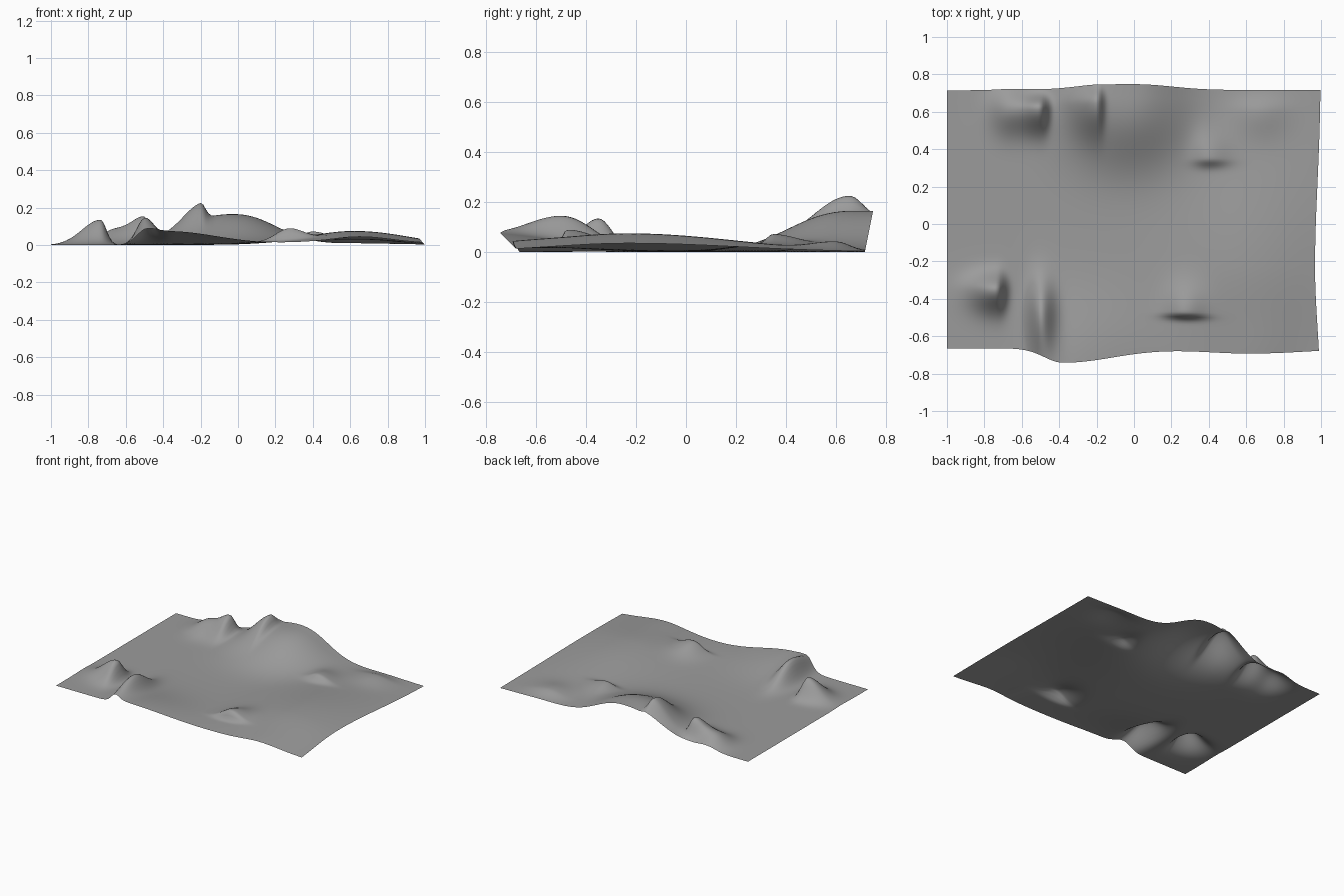
import bpy
import bmesh
from math import exp, hypot

cube = bpy.data.objects.get("Cube")
if cube:
    bpy.data.objects.remove(cube, do_unlink=True)


def bump(x, y, cx, cy, height, left, right, front, back, power=2):
    """Rounded mound with its own spread on each of its four sides."""
    dx, dy = x - cx, y - cy
    dx /= left if dx < 0 else right
    dy /= front if dy < 0 else back
    return height * exp(-hypot(dx, dy) ** power)


# Broad swells: centre, height, spread left / right / front / back, steepness
SWELLS = [
    (0.62, -0.23, 0.075, 0.36, 0.44, 0.43, 0.62, 2),    # low plateau
    (-0.38, -0.72, 0.077, 0.14, 0.39, 0.5, 0.30, 2),    # front edge swell
    (-0.03, 0.66, 0.165, 0.35, 0.31, 0.32, 1.0, 2.3),   # main hill
]

# Small mounds, most with one steep side
MOUNDS = [
    (-0.20, 0.63, 0.09, 0.13, 0.035, 0.14, 0.07),       # hill peak
    (-0.735, -0.35, 0.135, 0.14, 0.045, 0.11, 0.08),    # front right mound
    (-0.50, -0.48, 0.125, 0.06, 0.07, 0.19, 0.17),      # long ridge
    (-0.505, 0.61, 0.125, 0.10, 0.045, 0.11, 0.06),     # back right mound
    (-0.67, 0.61, 0.075, 0.10, 0.11, 0.12, 0.11),       # its shelf
    (0.27, -0.47, 0.065, 0.10, 0.11, 0.025, 0.14),      # front left step
    (0.40, 0.35, 0.045, 0.08, 0.11, 0.04, 0.14),        # back left step
    (0.68, 0.60, 0.03, 0.14, 0.14, 0.13, 0.07),         # faint rise
    (0.66, -0.70, 0.018, 0.17, 0.20, 0.10, 0.22),       # front left rise
]

# Terrain sheet
bm = bmesh.new()
bmesh.ops.create_grid(bm, x_segments=140, y_segments=110, size=1)
for v in bm.verts:
    u, w = v.co.x, v.co.y
    x, y = u, 0.025 + 0.69 * w
    fade = min(1, (1 + u) / 0.3)
    swell = fade * sum(bump(x, y, *s) for s in SWELLS)
    z = swell + sum(bump(x, y, *m) for m in MOUNDS)
    # The borders lean as the ground rises
    if w < 0:
        y -= 1.03 * swell * w ** 4
    else:
        y += 0.2 * z * w ** 6
    if u > 0:
        x -= 0.9 * swell * u ** 8
    v.co = (x, y, z)
low = min(v.co.z for v in bm.verts)
for v in bm.verts:
    v.co.z -= low
for f in bm.faces:
    f.smooth = True
mesh = bpy.data.meshes.new("terrain")
bm.to_mesh(mesh)
bm.free()

# Stone grey
grey = bpy.data.materials.new("stone_grey")
grey.use_nodes = True
colour = (0.33, 0.33, 0.33, 1)
grey.diffuse_color = colour
grey.node_tree.nodes["Principled BSDF"].inputs["Base Color"].default_value = colour
mesh.materials.append(grey)

terrain = bpy.data.objects.new("terrain", mesh)
bpy.context.collection.objects.link(terrain)
